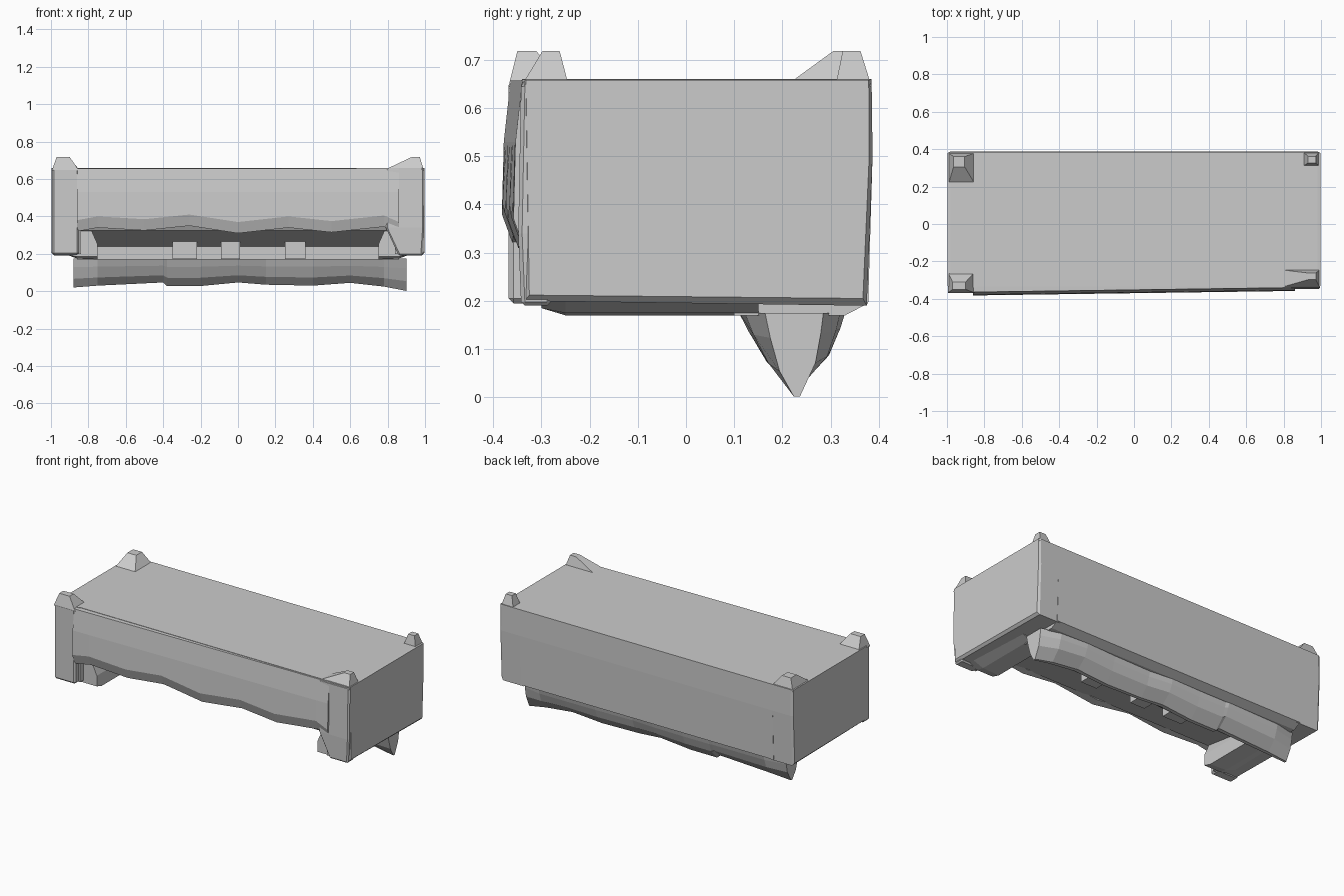
import bpy, bmesh


def finish(name, bm, bevel=0):
    bmesh.ops.recalc_face_normals(bm, faces=bm.faces)
    me = bpy.data.meshes.new(name)
    bm.to_mesh(me)
    bm.free()
    ob = bpy.data.objects.new(name, me)
    bpy.context.collection.objects.link(ob)
    if bevel:
        m = ob.modifiers.new("edge", 'BEVEL')
        m.width = bevel
        m.segments = 1
        m.limit_method = 'ANGLE'
    return ob


def loft(name, rings, bevel=0):
    """Skin a chain of closed rings and cap both ends."""
    bm = bmesh.new()
    loops = [[bm.verts.new(p) for p in r] for r in rings]
    n = len(loops[0])
    for a, b in zip(loops, loops[1:]):
        for i in range(n):
            bm.faces.new((a[i], a[(i + 1) % n], b[(i + 1) % n], b[i]))
    bm.faces.new(loops[0])
    bm.faces.new(loops[-1])
    return finish(name, bm, bevel)


def rect(x0, x1, y0, y1, z):
    return [(x0, y0, z), (x1, y0, z), (x1, y1, z), (x0, y1, z)]


def block(name, x0, x1, y0, y1, z0, z1, bevel=0):
    return loft(name, [rect(x0, x1, y0, y1, z0), rect(x0, x1, y0, y1, z1)], bevel)


# Main body, hollowed underneath behind the front panel
body = [(-0.335, 0.66), (-0.335, 0.37), (-0.31, 0.325), (0.10, 0.24),
        (0.10, 0.17), (0.33, 0.17), (0.378, 0.195), (0.387, 0.50), (0.385, 0.66)]
loft("body", [[(x, y, z) for y, z in body] for x in (-0.86, 0.86)])

# End panels reaching lower, with slightly chamfered outer edges
for s, side in ((-1, "left"), (1, "right")):
    outline = [(-0.34, 0.66), (-0.335, 0.20), (0.375, 0.19), (0.387, 0.50), (0.385, 0.66)]
    inset = [(-0.332, 0.658), (-0.325, 0.212), (0.367, 0.205), (0.38, 0.50), (0.379, 0.658)]
    loft(side + "_end", [[(s * 0.84, y, z) for y, z in outline],
                         [(s * 0.982, y, z) for y, z in outline],
                         [(s * 0.996, y, z) for y, z in inset]])
    # Sloping brace inside the end panel, shallower towards the front
    prof = [(0.93, 0.20), (0.86, 0.175), (0.75, 0.17), (0.75, 0.25), (0.79, 0.34), (0.86, 0.34)]
    loft(side + "_brace", [[(s * x, y, max(z, zmin)) for x, z in prof]
                           for y, zmin in ((-0.30, 0.185), (-0.25, 0.17), (0.15, 0.17))])

# Front posts
block("front_left_post", -0.995, -0.85, -0.368, -0.30, 0.195, 0.658, 0.01)
loft("front_right_post", [rect(0.86, 0.985, -0.342, -0.28, 0.19),
                          rect(0.79, 0.995, -0.348, -0.28, 0.34),
                          rect(0.79, 0.995, -0.342, -0.28, 0.658)], 0.008)

# Wavy, slightly bulged front panel
rings = []
for x, zb in [(-0.86, 0.34), (-0.75, 0.36), (-0.5, 0.345), (-0.26, 0.37), (0, 0.33),
              (0.27, 0.36), (0.5, 0.335), (0.78, 0.365), (0.86, 0.33)]:
    d = 0.014 * (x + 0.86)
    rings.append([(x, -0.30, zb - 0.015), (x, -0.36 + d, zb - 0.02), (x, -0.382 + d, zb + 0.04),
                  (x, -0.378 + d, 0.53), (x, -0.364 + d, 0.657), (x, -0.30, 0.659)])
loft("front_panel", rings)

# Lower stretcher with a pointed section and uneven lower edge
rings = []
for x, zb, w in [(-0.88, 0.02, 0.6), (-0.75, 0.03, 0.9), (-0.4, 0.047, 1), (-0.38, 0.028, 0.95),
                 (-0.2, 0.028, 0.95), (0, 0.047, 1), (0.15, 0.035, 0.85), (0.4, 0.03, 0.9),
                 (0.6, 0.045, 1), (0.78, 0.025, 0.9), (0.9, 0.002, 0.55)]:
    rings.append([(x, 0.23 + w * dy, zb + t * (0.175 - zb)) for dy, t in
                  [(-0.12, 1), (-0.10, 0.7), (-0.065, 0.3), (-0.012, 0), (0.012, 0),
                   (0.07, 0.4), (0.09, 0.75), (0.10, 1)]])
loft("stretcher", rings)

# Uprights between stretcher and underside
for name, a, b in (("left_upright", -0.35, -0.22), ("middle_upright", -0.09, 0.01),
                   ("right_upright", 0.25, 0.36)):
    block(name, a, b, -0.02, 0.12, 0.172, 0.30)

# Tapered corner knobs: base rectangle and top rectangle
for name, base, top in (
        ("front_left_knob", (-0.995, -0.85, -0.368, -0.255), (-0.97, -0.90, -0.35, -0.31)),
        ("front_right_knob", (0.775, 0.994, -0.342, -0.243), (0.93, 0.972, -0.298, -0.262)),
        ("back_left_knob", (-0.994, -0.845, 0.205, 0.382), (-0.965, -0.905, 0.305, 0.36)),
        ("back_right_knob", (0.905, 0.99, 0.31, 0.385), (0.93, 0.972, 0.325, 0.362))):
    loft(name, [rect(*base, 0.645), rect(*top, 0.718)])
